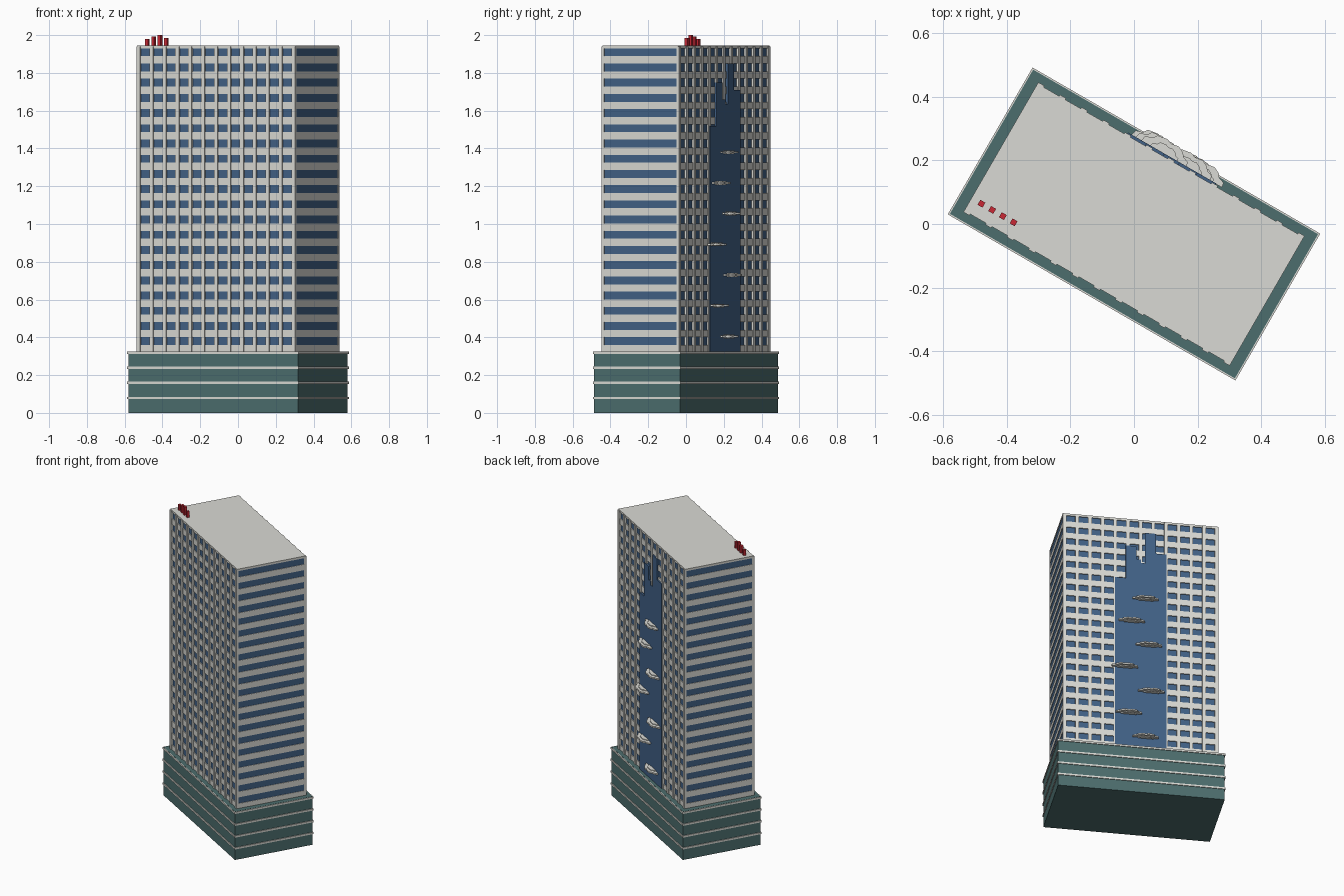
import bpy, bmesh, math
from mathutils import Matrix, Vector

cube = bpy.data.objects.get("Cube")
if cube:
    bpy.data.objects.remove(cube, do_unlink=True)

TURN = Matrix.Rotation(math.radians(-30), 4, 'Z')   # whole building is turned on its site


def material(name, rgb):
    m = bpy.data.materials.new(name)
    m.use_nodes = True
    col = (*rgb, 1.0)
    m.diffuse_color = col
    bsdf = m.node_tree.nodes["Principled BSDF"]
    bsdf.inputs["Base Color"].default_value = col
    bsdf.inputs["Roughness"].default_value = 0.8
    return m


WHITE = material("off white concrete", (0.70, 0.70, 0.66))
BLUE = material("blue glass", (0.053, 0.12, 0.24))
TEAL = material("teal cladding", (0.073, 0.155, 0.155))
RED = material("red paint", (0.58, 0.022, 0.035))


def add_box(bm, u, v, z):
    """Box between (min, max) pairs along the length, depth and height."""
    size = [b - a for a, b in (u, v, z)]
    mid = [(a + b) / 2 for a, b in (u, v, z)]
    bmesh.ops.create_cube(bm, size=1, matrix=Matrix.Translation(mid) @ Matrix.Diagonal((*size, 1)))


def add_prism(bm, points, offset):
    """Extrude a closed outline along the offset."""
    face = bm.faces.new([bm.verts.new(p) for p in points])
    ext = bmesh.ops.extrude_face_region(bm, geom=[face], use_keep_orig=True)
    verts = [g for g in ext["geom"] if isinstance(g, bmesh.types.BMVert)]
    bmesh.ops.translate(bm, verts=verts, vec=Vector(offset))


def finish(name, bm, mat):
    bmesh.ops.recalc_face_normals(bm, faces=bm.faces[:])
    bm.transform(TURN)
    me = bpy.data.meshes.new(name)
    bm.to_mesh(me)
    bm.free()
    me.materials.append(mat)
    ob = bpy.data.objects.new(name, me)
    bpy.context.scene.collection.objects.link(ob)
    return ob


def block(name, hu, hv, z, mat):
    bm = bmesh.new()
    add_box(bm, (-hu, hu), (-hv, hv), z)
    return finish(name, bm, mat)


HU, HV = 0.484, 0.231          # tower half length and half depth
BASE, PITCH, FLOORS, BAYS = 0.32, 0.0805, 20, 12
ROOF = BASE + PITCH * FLOORS

# Podium with its string courses
block("podium", 0.518, 0.262, (0, 0.326), TEAL)
bm = bmesh.new()
for i in range(1, 5):
    z = 0.08 * i
    add_box(bm, (-0.523, 0.523), (-0.267, 0.267), (z - 0.007, z + 0.005))
finish("podium_bands", bm, WHITE)

# Tower: glass core, floor spandrels and roof slab
block("glass_core", HU - 0.003, HV - 0.006, (BASE, ROOF), BLUE)
bm = bmesh.new()
for i in range(FLOORS):
    z = BASE + PITCH * i
    add_box(bm, (-HU, HU), (-HV, HV), (z, z + 0.039))
finish("spandrels", bm, WHITE)
block("roof_slab", HU, HV, (ROOF, 1.944), WHITE)

# Columns on both long faces
bm = bmesh.new()
bay = 2 * (HU - 0.011) / BAYS
for i in range(BAYS + 1):
    u = -HU + 0.011 + bay * i
    for side in (-1, 1):
        v = sorted((side * (HV - 0.01), side * (HV + 0.005)))
        add_box(bm, (u - 0.011, u + 0.011), v, (BASE, 1.941))
finish("columns", bm, WHITE)

# Stepped skyline glass panel on the back face
steps = [(0.16, 1.52), (0.093, 1.75), (0.027, 1.66), (0.0, 1.635),
         (-0.027, 1.85), (-0.093, 1.71)]
ends = [s[0] for s in steps[1:]] + [-0.16]
outline = [(0.16, BASE)]
for (start, top), end in zip(steps, ends):
    outline += [(start, top), (end, top)]
outline.append((-0.16, BASE))
bm = bmesh.new()
add_prism(bm, [(u, HV - 0.004, z) for u, z in outline], (0, 0.013, 0))
finish("skyline_panel", bm, BLUE)

# Lobed ledges staggered up the panel
lobes = [(-0.082, 0), (-0.078, 0.018), (-0.055, 0.024), (-0.045, 0.037), (-0.012, 0.042),
         (0.005, 0.036), (0.03, 0.04), (0.052, 0.03), (0.06, 0.02), (0.08, 0.014), (0.082, 0)]
centres = [-0.03, 0.075, -0.065, 0.1, -0.05, 0.057, -0.03]
bm = bmesh.new()
for i, c in enumerate(centres):
    z = 0.405 + 0.1625 * i
    for scale, half in ((1.0, 0.005), (0.6, 0.010)):
        pts = [(c + u * scale, HV + 0.007 + d * (scale + 0.1), z - half) for u, d in lobes]
        add_prism(bm, pts, (0, 0, 2 * half))
finish("ledges", bm, WHITE)

# Red rooftop posts
bm = bmesh.new()
for i, top in enumerate((1.98, 1.993, 2.0, 1.985)):
    u, v = -0.448 + 0.039 * i, -0.185
    add_box(bm, (u - 0.009, u + 0.009), (v - 0.009, v + 0.009), (1.94, top))
finish("rooftop_posts", bm, RED)
